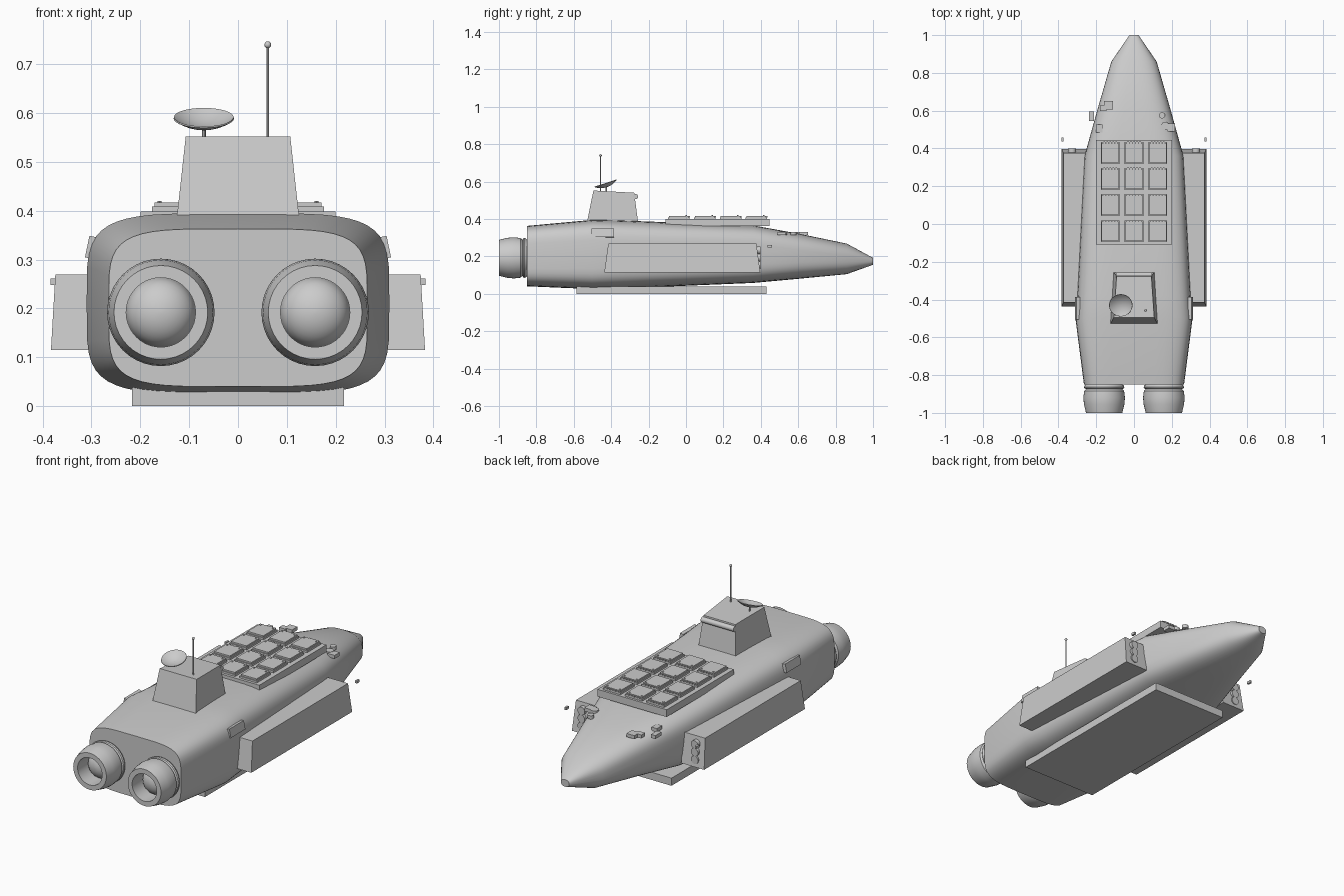
import bpy, bmesh, math
from mathutils import Matrix

if "Cube" in bpy.data.objects:
    bpy.data.objects.remove(bpy.data.objects["Cube"])

grey = bpy.data.materials.new("light grey")
grey.use_nodes = True
COLOUR = (0.6, 0.6, 0.6, 1)
grey.diffuse_color = COLOUR
grey.node_tree.nodes["Principled BSDF"].inputs["Base Color"].default_value = COLOUR


def finish(name, bm, angle=30):
    bmesh.ops.recalc_face_normals(bm, faces=bm.faces)
    for f in bm.faces:
        f.smooth = True
    mesh = bpy.data.meshes.new(name)
    bm.to_mesh(mesh)
    bm.free()
    mesh.set_sharp_from_angle(angle=math.radians(angle))
    mesh.materials.append(grey)
    ob = bpy.data.objects.new(name, mesh)
    bpy.context.scene.collection.objects.link(ob)
    return ob


def loft(name, rings, angle=30, caps=True):
    bm = bmesh.new()
    loops = [[bm.verts.new(p) for p in ring] for ring in rings]
    n = len(loops[0])
    for a, b in zip(loops, loops[1:]):
        for i in range(n):
            j = (i + 1) % n
            bm.faces.new((a[i], a[j], b[j], b[i]))
    if caps:
        bm.faces.new(loops[0])
        bm.faces.new(loops[-1])
    return finish(name, bm, angle)


def lathe(name, profile, loc, rot=(0, 0, 0), n=32, angle=30):
    turns = [2 * math.pi * i / n for i in range(n)]
    ob = loft(name, [[(r * math.cos(t), r * math.sin(t), h) for t in turns]
                     for r, h in profile], angle)
    ob.location, ob.rotation_euler = loc, rot
    return ob


def cylinder(name, loc, radius, height, rot=(0, 0, 0), n=16):
    h = height / 2
    return lathe(name, [(radius, -h), (radius, h)], loc, rot, n)


def box(name, loc, size, rot=(0, 0, 0)):
    bm = bmesh.new()
    bmesh.ops.create_cube(bm, size=1, matrix=Matrix.Diagonal((*size, 1)))
    ob = finish(name, bm)
    ob.location, ob.rotation_euler = loc, rot
    return ob


# Hull: rounded sections along y as (y, half width, bottom, top, squareness)
stations = [(-0.85, 0.265, 0.04, 0.363, 4.6), (-0.5, 0.31, 0.025, 0.395, 4.6),
            (-0.38, 0.3, 0.027, 0.393, 4.4), (0.36, 0.262, 0.058, 0.365, 4),
            (0.6, 0.195, 0.08, 0.322, 3.2), (0.86, 0.12, 0.105, 0.268, 2.6),
            (1, 0.024, 0.155, 0.192, 2.2)]
rings = []
for y, w, lo, hi, k in stations:
    ring = []
    for i in range(48):
        t = 2 * math.pi * i / 48
        c, s = math.cos(t), math.sin(t)
        ring.append((w * math.copysign(abs(c) ** (2 / k), c), y,
                     (lo + hi) / 2 + (hi - lo) / 2 * math.copysign(abs(s) ** (2 / k), s)))
    rings.append(ring)
loft("hull", rings, 40)

# Keel plate and deck plate
box("keel_plate", (0, -0.077, 0.02), (0.435, 1.015, 0.04))
box("deck_plate", (0, 0.168, 0.38), (0.4, 0.555, 0.038))

# Hatches on the deck, each with a raised lid and small studs
for row in range(4):
    for col in (-1, 0, 1):
        x, y = col * 0.126, -0.038 + row * 0.138
        box("hatch_frame", (x, y, 0.403), (0.1, 0.115, 0.012))
        box("hatch_lid", (x, y, 0.412), (0.09, 0.105, 0.01))
        for side in (-1, 1):
            cylinder("hatch_stud", (x + side * 0.035, y + 0.04, 0.418), 0.004, 0.004, n=8)
        for k in range(5):
            box("hatch_hinge", (x + (k - 2) * 0.016, y + 0.056, 0.411), (0.009, 0.008, 0.007))

# Tower, wider at the rear, with a handrail on its forward face
base = [(-0.126, -0.53, 0.38), (0.126, -0.53, 0.38), (0.108, -0.256, 0.38), (-0.108, -0.256, 0.38)]
roof = [(-0.107, -0.495, 0.552), (0.107, -0.495, 0.552), (0.092, -0.277, 0.54), (-0.092, -0.277, 0.54)]
loft("tower", [base, roof])
cylinder("tower_rail", (0, -0.27, 0.52), 0.014, 0.19, (0, math.pi / 2, 0))

# Mast and dish
cylinder("mast", (0.061, -0.457, 0.64), 0.0028, 0.19, n=8)
ball = [(0.007 * math.sin(a), -0.007 * math.cos(a))
        for a in (0.1 + i * (math.pi - 0.2) / 8 for i in range(9))]
lathe("mast_tip", ball, (0.061, -0.457, 0.74), n=12)
outer = [(0.002 + r * 0.01, 0.02 * (r / 6) ** 2) for r in range(7)]
inner = [(r - 0.001, h + 0.003) for r, h in reversed(outer)]
lathe("dish", outer + inner, (-0.07, -0.424, 0.57), (math.radians(18), 0, 0), angle=50)
cylinder("dish_stem", (-0.07, -0.426, 0.558), 0.004, 0.028, n=8)

# Rear thrusters with a domed core inside the bore
nozzle = [(0.085, 0.84), (0.104, 0.856), (0.107, 0.864), (0.104, 0.87), (0.096, 0.874),
          (0.106, 0.885), (0.11, 0.92), (0.107, 0.955), (0.096, 1), (0.071, 1), (0.071, 0.9)]
dome = [(0.07 * math.cos(a), 0.9 + 0.055 * math.sin(a)) for a in (i * 0.19 for i in range(1, 9))]

for s in (-1, 1):
    lathe("thruster", nozzle + dome, (s * 0.158, 0, 0.192), (math.pi / 2, 0, 0), 40)

    # Side pod, narrowing slightly upward
    low = [(s * 0.25, -0.437, 0.115), (s * 0.383, -0.437, 0.115),
           (s * 0.383, 0.397, 0.115), (s * 0.25, 0.397, 0.115)]
    high = [(s * 0.25, -0.415, 0.27), (s * 0.374, -0.415, 0.27),
            (s * 0.374, 0.376, 0.27), (s * 0.25, 0.376, 0.27)]
    loft("side_pod", [low, high])

    # Launch tubes on the pod's forward end
    for k in range(3):
        cylinder("pod_tube", (s * 0.328, 0.383, 0.153 + k * 0.04), 0.021, 0.032,
                 (math.pi / 2, 0, 0))
    box("pod_sensor", (s * 0.378, 0.448, 0.255), (0.011, 0.022, 0.013))

    # Shoulder vent on the hull side
    box("side_vent", (s * 0.3, -0.446, 0.325), (0.018, 0.12, 0.045), (0, -s * 0.2, 0))

# Small instruments around the bow: (x, y, width, length)
for x, y, w, l in [(-0.135, 0.63, 0.045, 0.045), (-0.163, 0.612, 0.035, 0.03),
                   (-0.226, 0.57, 0.026, 0.05), (-0.184, 0.505, 0.032, 0.042),
                   (0.196, 0.51, 0.042, 0.042)]:
    box("bow_instrument", (x, y, 0.322), (w, l, 0.018))
cylinder("bow_knob", (0.148, 0.575, 0.322), 0.016, 0.018)
cylinder("bow_knob", (0.165, 0.52, 0.324), 0.021, 0.018)
